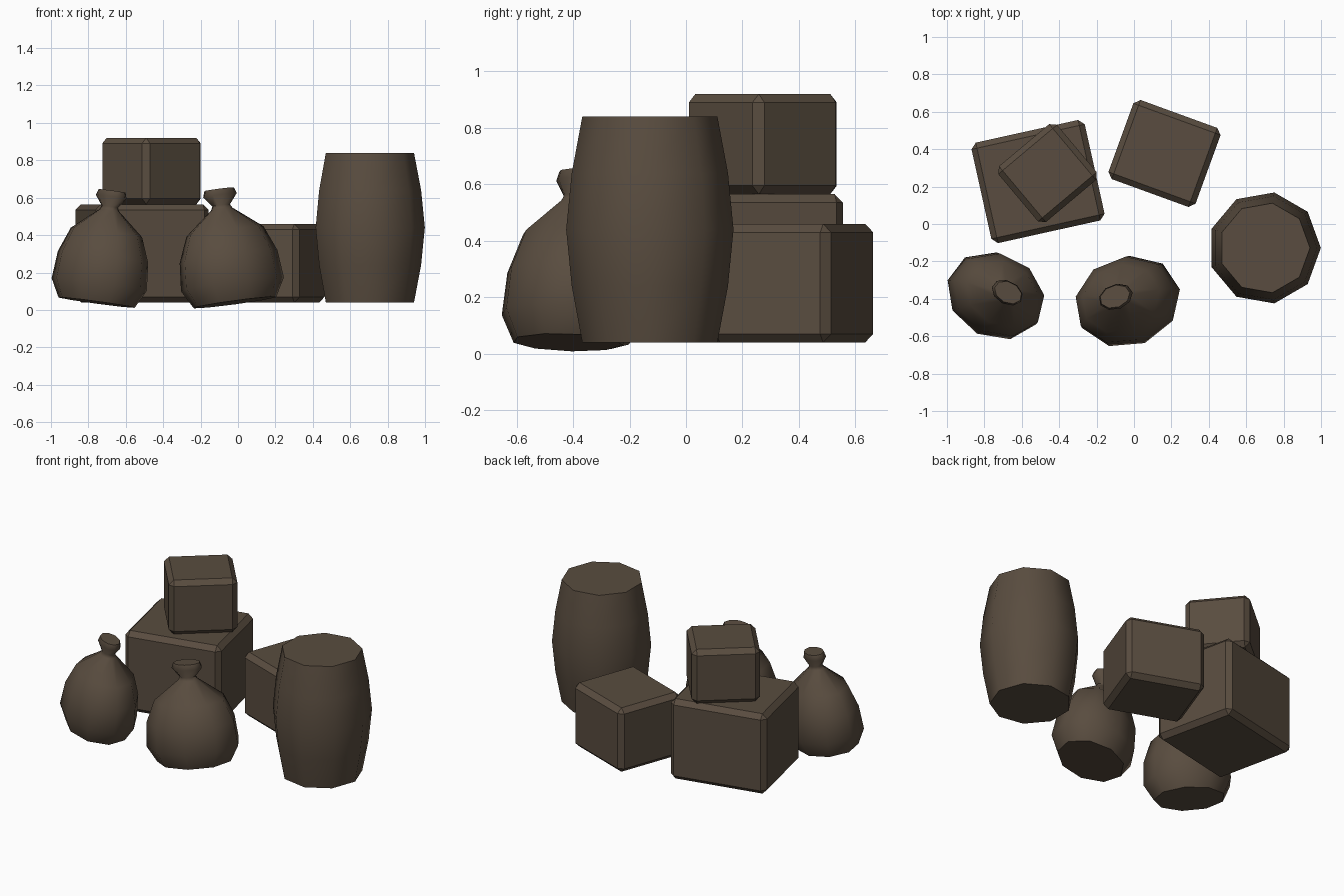
import bpy, bmesh, math
from mathutils import Matrix

if "Cube" in bpy.data.objects:
    bpy.data.objects.remove(bpy.data.objects["Cube"])

brown = bpy.data.materials.new("dark brown")
brown.diffuse_color = (0.10, 0.073, 0.05, 1)
brown.use_nodes = True
brown.node_tree.nodes["Principled BSDF"].inputs["Base Color"].default_value = brown.diffuse_color


def finish(bm, name, smooth=None):
    bmesh.ops.recalc_face_normals(bm, faces=bm.faces[:])
    me = bpy.data.meshes.new(name)
    bm.to_mesh(me)
    bm.free()
    me.materials.append(brown)
    ob = bpy.data.objects.new(name, me)
    bpy.context.collection.objects.link(ob)
    if smooth:
        bpy.ops.object.select_all(action='DESELECT')
        ob.select_set(True)
        bpy.context.view_layer.objects.active = ob
        bpy.ops.object.shade_smooth_by_angle(angle=math.radians(smooth))
    return ob


def crate(name, x, y, z0, z1, w, d, turn):
    """Chamfered box turned about its vertical axis."""
    bm = bmesh.new()
    bmesh.ops.create_cube(bm, size=1)
    bmesh.ops.scale(bm, vec=(w, d, z1 - z0), verts=bm.verts)
    bmesh.ops.bevel(bm, geom=bm.edges[:], offset=0.03, segments=1,
                    affect='EDGES', profile=0.5)
    bm.transform(Matrix.Translation((x, y, (z0 + z1) / 2))
                 @ Matrix.Rotation(math.radians(turn), 4, 'Z'))
    return finish(bm, name)


def lathe(profile, sides, phase):
    """Closed stack of elliptical rings (rx, ry, z) with flat end caps."""
    bm = bmesh.new()
    rings = []
    for rx, ry, z in profile:
        angles = [math.radians(phase) + math.tau * i / sides for i in range(sides)]
        rings.append([bm.verts.new((rx * math.cos(a), ry * math.sin(a), z)) for a in angles])
    for low, high in zip(rings, rings[1:]):
        for i in range(sides):
            j = (i + 1) % sides
            bm.faces.new((low[i], low[j], high[j], high[i]))
    bm.faces.new(rings[0][::-1])
    bm.faces.new(rings[-1])
    return bm


def sack(name, x, y, rx, ry, turn, lean_x, lean_y, height=1.0):
    """Tied sack: round belly, narrow neck, flared tuft; leaning about its base."""
    belly = [(.80, 0), (1, .10), (.95, .25), (.75, .385), (.21, .505), (.17, .525)]
    tuft = [(.33, .58), (.29, .612)]
    prof = [(r * rx, r * ry, z * height) for r, z in belly]
    prof += [(r * rx, r * ry * 0.85, z * height) for r, z in tuft]
    bm = lathe(prof, 9, -8)
    bm.transform(Matrix.Translation((x, y, 0.04))
                 @ Matrix.Rotation(math.radians(lean_x), 4, 'Y')
                 @ Matrix.Rotation(math.radians(-lean_y), 4, 'X')
                 @ Matrix.Rotation(math.radians(turn), 4, 'Z'))
    return finish(bm, name, 60)


# Crates
crate("large_crate", -0.513, 0.227, 0.04, 0.565, 0.62, 0.55, 12.5)
crate("small_top_crate", -0.4625, 0.272, 0.565, 0.92, 0.41, 0.39, 40)
crate("right_crate", 0.163, 0.377, 0.04, 0.46, 0.496, 0.45, -20)

# Barrel
staves = [(.243, .04), (.281, .24), (.301, .44), (.281, .64), (.243, .84)]
barrel = lathe([(r, r, z) for r, z in staves], 9, 0)
barrel.transform(Matrix.Translation((0.698, -0.128, 0)))
finish(barrel, "barrel", 60)

# Sacks
sack("left_sack", -0.757, -0.387, 0.27, 0.225, -28, 8, 2, 0.985)
sack("middle_sack", -0.017, -0.42, 0.287, 0.24, 20, -8, 3)
